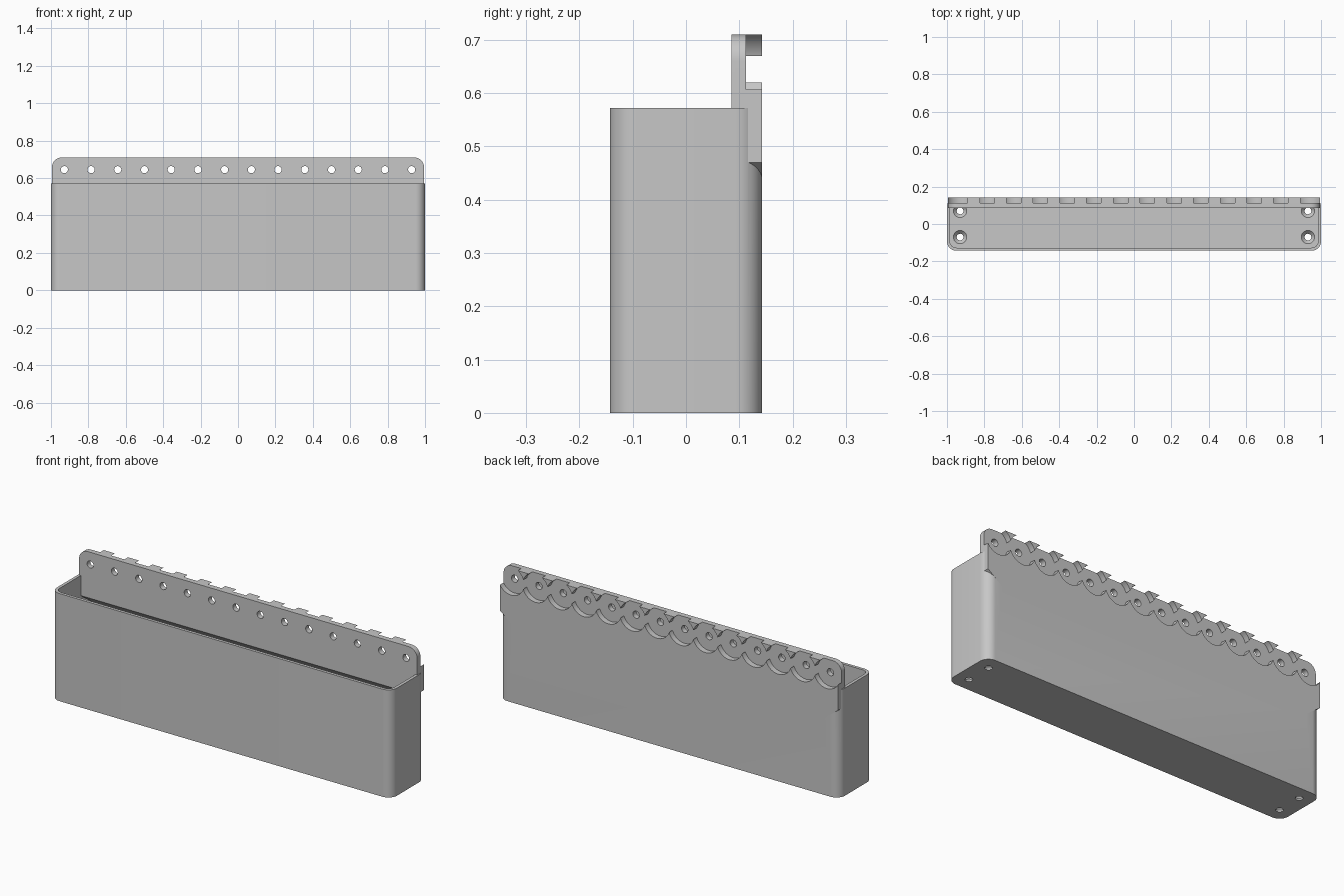
import bpy, bmesh, math
from mathutils import Matrix

if "Cube" in bpy.data.objects:
    bpy.data.objects.remove(bpy.data.objects["Cube"], do_unlink=True)

HOLES = 14
PITCH = 2 / HOLES
HOLE_Z = 0.645
BACK = 0.143
WALL = 0.016
FLOOR = 0.0285
PLATE_X = 0.994

grey = bpy.data.materials.new("light grey")
grey.use_nodes = True
grey.diffuse_color = (0.57, 0.57, 0.57, 1)
grey.node_tree.nodes["Principled BSDF"].inputs["Base Color"].default_value = (0.57, 0.57, 0.57, 1)


def to_object(name, bm):
    bmesh.ops.recalc_face_normals(bm, faces=bm.faces)
    mesh = bpy.data.meshes.new(name)
    bm.to_mesh(mesh)
    bm.free()
    mesh.materials.append(grey)
    obj = bpy.data.objects.new(name, mesh)
    bpy.context.collection.objects.link(obj)
    return obj


def rounded_prism(half_x, low, high, radius, depth, steps=10):
    """Rounded rectangle in XY, extruded along +Z."""
    bm = bmesh.new()
    corners = [(half_x - radius, high - radius), (radius - half_x, high - radius),
               (radius - half_x, low + radius), (half_x - radius, low + radius)]
    verts = []
    for i, (cx, cy) in enumerate(corners):
        for s in range(steps + 1):
            a = (i + s / steps) * math.pi / 2
            verts.append(bm.verts.new((cx + radius * math.cos(a), cy + radius * math.sin(a), 0)))
    face = bm.faces.new(verts)
    moved = bmesh.ops.extrude_face_region(bm, geom=[face])["geom"]
    bmesh.ops.translate(bm, vec=(0, 0, depth),
                        verts=[v for v in moved if isinstance(v, bmesh.types.BMVert)])
    return bm


def slice_below(bm, point, normal):
    """Cut away what lies behind a plane and close the opening."""
    cut = bmesh.ops.bisect_plane(bm, geom=bm.verts[:] + bm.edges[:] + bm.faces[:],
                                 plane_co=point, plane_no=normal, clear_inner=True)
    rim = [e for e in cut["geom_cut"] if isinstance(e, bmesh.types.BMEdge)]
    bmesh.ops.holes_fill(bm, edges=rim)


def cylinder(name, r1, r2, depth, centre, along_y=False, sides=48):
    bm = bmesh.new()
    turn = Matrix.Rotation(math.pi / 2, 4, 'X') if along_y else Matrix()
    bmesh.ops.create_cone(bm, cap_ends=True, segments=sides, radius1=r1, radius2=r2,
                          depth=depth, matrix=Matrix.Translation(centre) @ turn)
    return to_object(name, bm)


def combine(target, other, operation):
    mod = target.modifiers.new(operation.title(), 'BOOLEAN')
    mod.operation = operation
    mod.solver = 'EXACT'
    mod.object = other
    bpy.context.view_layer.objects.active = target
    bpy.ops.object.modifier_apply(modifier=mod.name)
    bpy.data.objects.remove(other, do_unlink=True)


# Open trough with rounded upright corners
planter = to_object("planter_box", rounded_prism(1, -BACK, BACK, 0.05, 0.572))
cavity_bm = rounded_prism(1 - WALL, WALL - BACK, BACK - WALL, 0.05 - WALL, 1)
bmesh.ops.translate(cavity_bm, vec=(0, 0, FLOOR), verts=cavity_bm.verts)
combine(planter, to_object("cavity_cutter", cavity_bm), 'DIFFERENCE')

# Mounting plate along the back, its underside sloped inside the trough and at both ends
plate_bm = rounded_prism(PLATE_X, 0.25, 0.71, 0.05, 0.058)
bmesh.ops.transform(plate_bm, verts=plate_bm.verts,
                    matrix=Matrix.Translation((0, BACK, 0)) @ Matrix.Rotation(math.pi / 2, 4, 'X'))
slice_below(plate_bm, (0, 0.085, 0.465), (0, 1, 1))
for side in (-1, 1):
    slice_below(plate_bm, (side * PLATE_X, 0, 0.47), (-0.75 * side, 0, 1))
combine(planter, to_object("mounting_plate", plate_bm), 'UNION')

# Round overlapping pockets in the rear, each with a screw hole through the plate
for i in range(HOLES):
    x = (i - (HOLES - 1) / 2) * PITCH
    combine(planter, cylinder("pocket_cutter", 0.0757, 0.0757, 0.06,
                              (x, 0.143, HOLE_Z), True), 'DIFFERENCE')
    combine(planter, cylinder("screw_cutter", 0.019, 0.019, 0.2,
                              (x, 0.1, HOLE_Z), True, 24), 'DIFFERENCE')

# Countersunk holes in the floor
for x in (-0.93, 0.93):
    for y in (-0.07, 0.07):
        combine(planter, cylinder("drain_cutter", 0.018, 0.018, 0.2, (x, y, 0), sides=32), 'DIFFERENCE')
        combine(planter, cylinder("countersink_cutter", 0.018, 0.036, 0.02,
                                  (x, y, FLOOR - 0.0095), sides=32), 'DIFFERENCE')

# Smooth the rounded faces, keep the edges crisp
bpy.ops.object.select_all(action='DESELECT')
planter.select_set(True)
bpy.context.view_layer.objects.active = planter
bpy.ops.object.shade_smooth_by_angle(angle=math.radians(30))
